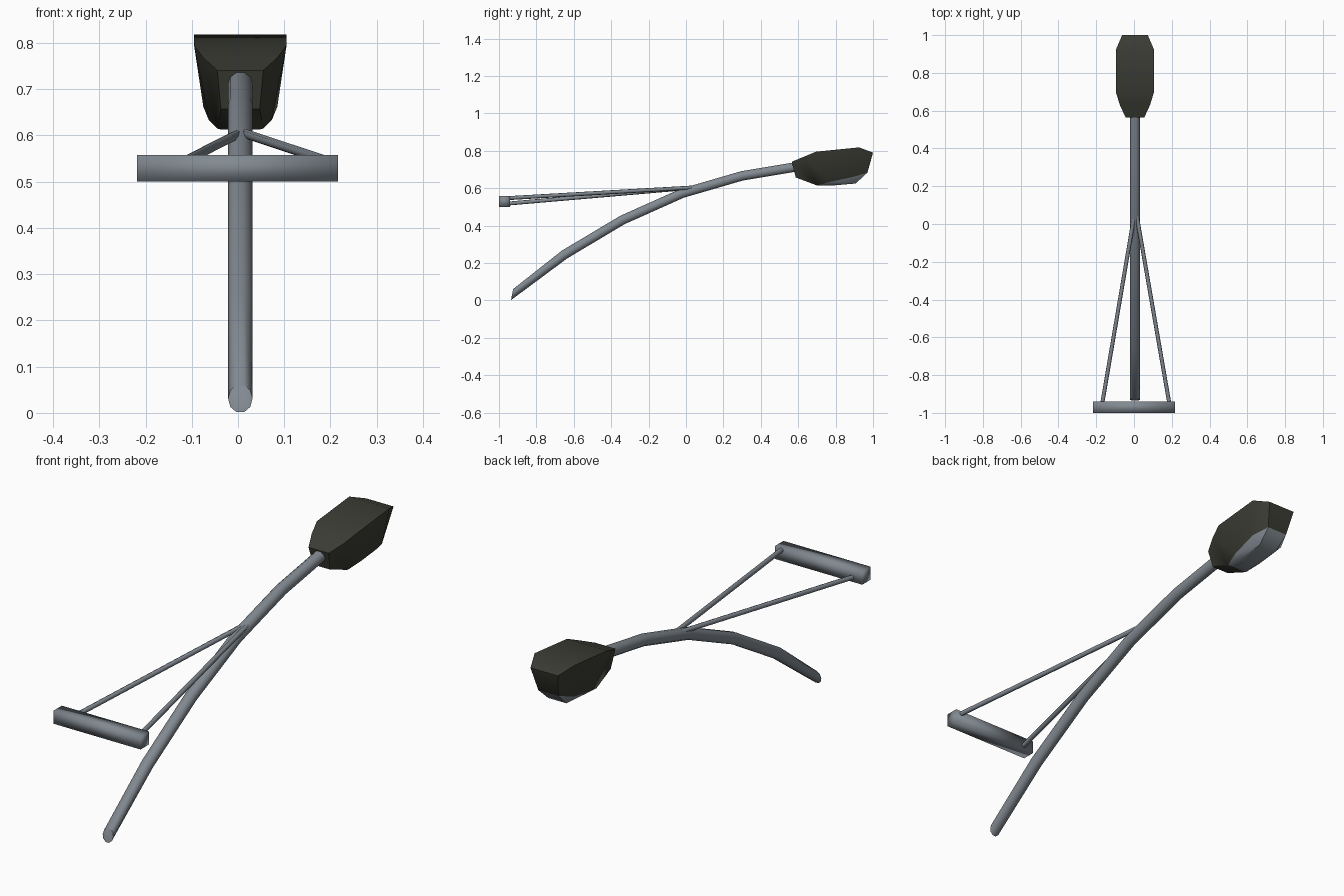
import bpy, bmesh, math
from mathutils import Vector

if "Cube" in bpy.data.objects:
    bpy.data.objects.remove(bpy.data.objects["Cube"])

CX = 0.005  # centre line of the lamp


def material(name, rgb):
    m = bpy.data.materials.new(name)
    m.diffuse_color = (*rgb, 1)
    m.use_nodes = True
    m.node_tree.nodes["Principled BSDF"].inputs["Base Color"].default_value = m.diffuse_color
    return m


steel = material("steel_grey", (0.22, 0.25, 0.28))
dark = material("dark_olive", (0.046, 0.046, 0.036))


def finish(bm, name, mats, angle=35):
    bmesh.ops.recalc_face_normals(bm, faces=bm.faces)
    me = bpy.data.meshes.new(name)
    bm.to_mesh(me)
    bm.free()
    ob = bpy.data.objects.new(name, me)
    bpy.context.collection.objects.link(ob)
    for m in mats:
        me.materials.append(m)
    bpy.ops.object.select_all(action='DESELECT')
    ob.select_set(True)
    bpy.context.view_layer.objects.active = ob
    bpy.ops.object.shade_smooth_by_angle(angle=math.radians(angle))
    return ob


def tube(name, rings, sides):
    """Skin a list of (centre, axis_u, axis_v) rings."""
    bm = bmesh.new()
    loops = []
    for c, u, v in rings:
        loops.append([bm.verts.new(c + u * math.cos(a) + v * math.sin(a))
                      for a in (2 * math.pi * i / sides for i in range(sides))])
    for a, b in zip(loops, loops[1:]):
        for i in range(sides):
            j = (i + 1) % sides
            bm.faces.new((a[i], a[j], b[j], b[i]))
    bm.faces.new(loops[0])
    bm.faces.new(loops[-1])
    return finish(bm, name, [steel], 50)


# Arched pole, cut upright at the wall end
path = [(-0.93, 0.031), (-0.65, 0.245), (-0.34, 0.43), (-0.02, 0.573),
        (0.30, 0.666), (0.60, 0.716)]
R = 0.0265
pts = [Vector((CX, y, z)) for y, z in path]
rings = []
for i, p in enumerate(pts):
    t = (pts[min(i + 1, len(pts) - 1)] - pts[max(i - 1, 0)]).normalized()
    v = Vector((0, -t.z, t.y)) * R
    if i == 0:
        v = Vector((0, 0.006, 0.031))
    rings.append((p, Vector((R, 0, 0)), v))
tube("arched_pole", rings, 10)

# Two slim struts from the pole to the wall bar
apex = Vector((CX + 0.003, 0.06, 0.605))
for side, end in (("left", (-0.168, -0.95, 0.518)), ("right", (0.187, -0.95, 0.547))):
    a = apex + Vector((-0.004 if side == "left" else 0.004, 0, 0))
    b = Vector(end)
    d = (b - a).normalized()
    u = d.cross(Vector((0, 0, 1))).normalized()
    v = u.cross(d)
    tube(side + "_strut", [(a, u * 0.0105, v * 0.0105), (b, u * 0.0105, v * 0.0105)], 8)

# Wall bar
bm = bmesh.new()
bmesh.ops.create_cube(bm, size=1)
for vert in bm.verts:
    vert.co = Vector((vert.co.x * 0.434 - 0.001, vert.co.y * 0.06 - 0.97,
                      vert.co.z * 0.058 + 0.529))
finish(bm, "wall_bar", [steel], 100)

# Lamp head: stations along the length, each (y, z, half width)
top = [(0.565, 0.741, 0.05), (0.63, 0.768, 0.08), (0.695, 0.795, 0.1),
       (0.925, 0.818, 0.1), (1.0, 0.79, 0.068)]
rim = [(0.587, 0.657, 0.042), (0.70, 0.615, 0.05), (0.77, 0.633, 0.068),
       (0.90, 0.662, 0.08), (0.97, 0.683, 0.05)]
belly = [rim[1], (0.77, 0.613, 0.042), (0.907, 0.625, 0.045), rim[4]]


def row(bm, stations, sign):
    return [bm.verts.new((CX + sign * w, y, z)) for y, z, w in stations]


bm = bmesh.new()
tl, tr, rl, rr = (row(bm, s, k) for s in (top, rim) for k in (-1, 1))
for i in range(4):
    bm.faces.new((tl[i], tr[i], tr[i + 1], tl[i + 1]))   # roof
    bm.faces.new((tl[i], tl[i + 1], rl[i + 1], rl[i]))   # sides
    bm.faces.new((tr[i], tr[i + 1], rr[i + 1], rr[i]))
bm.faces.new((rl[0], rr[0], rr[1], rl[1]))               # chin
bm.faces.new((tl[0], tr[0], rr[0], rl[0]))               # neck end
bm.faces.new((tl[4], tr[4], rr[4], rl[4]))               # far end
# Bulged lens closing the underside
bl, br = row(bm, belly, -1), row(bm, belly, 1)
lens = []
for i in range(3):
    lens.append(bm.faces.new((bl[i], br[i], br[i + 1], bl[i + 1])))
    lens.append(bm.faces.new((rl[i + 1], bl[i], bl[i + 1], rl[i + 2])) if i == 1 else
                bm.faces.new((bl[i], bl[i + 1], rl[i + 2]) if i == 0 else (rl[i + 1], bl[i], bl[i + 1])))
    lens.append(bm.faces.new((rr[i + 1], br[i], br[i + 1], rr[i + 2])) if i == 1 else
                bm.faces.new((br[i], br[i + 1], rr[i + 2]) if i == 0 else (rr[i + 1], br[i], br[i + 1])))
for f in lens:
    f.material_index = 1
bmesh.ops.remove_doubles(bm, verts=bm.verts, dist=0.0005)
finish(bm, "lamp_head", [dark, steel], 40)
